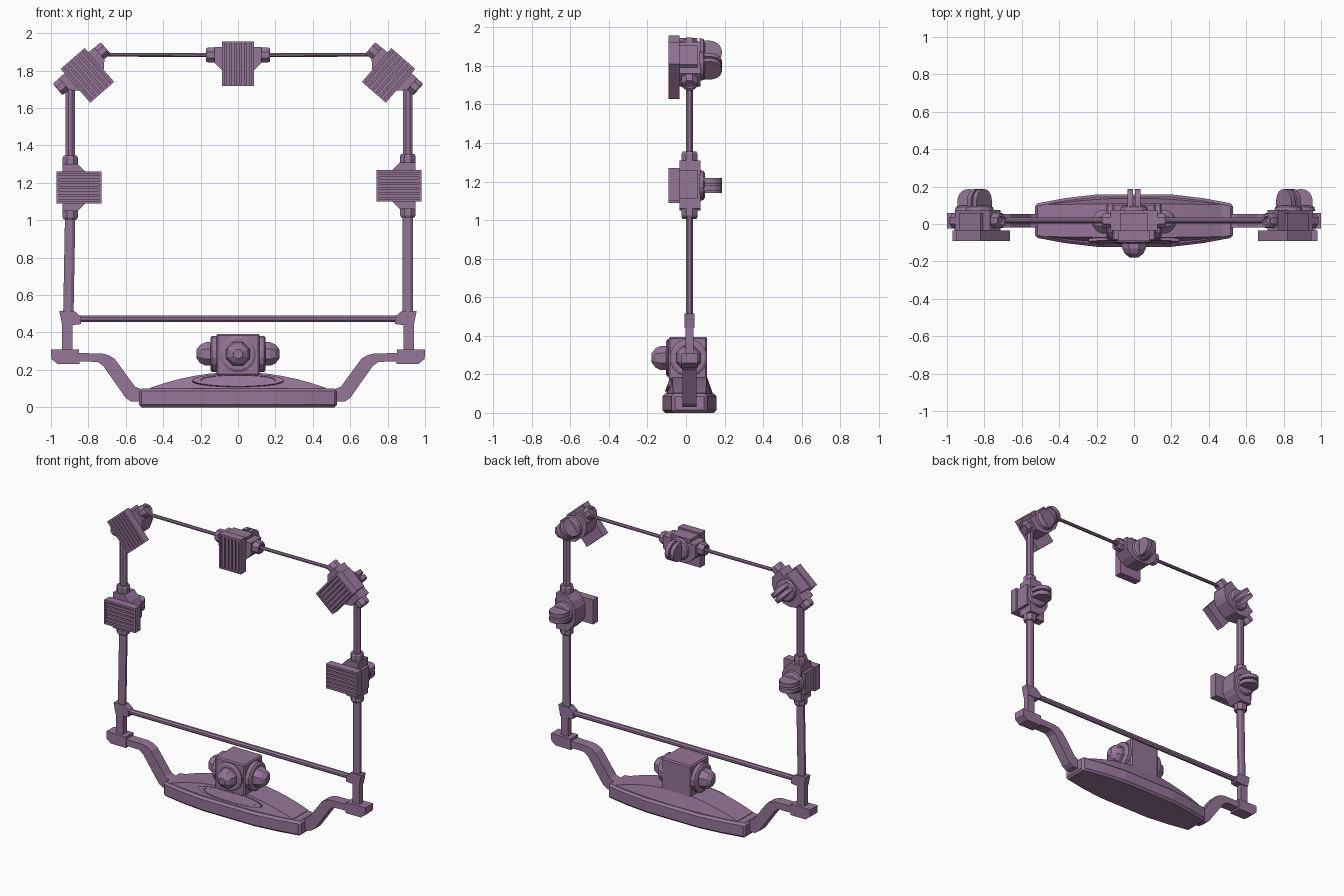
import bpy, bmesh
from math import radians, cos, sin, pi
from mathutils import Matrix, Vector

if "Cube" in bpy.data.objects:
    bpy.data.objects.remove(bpy.data.objects["Cube"])

mat = bpy.data.materials.new("mauve")
mat.diffuse_color = (0.30, 0.18, 0.31, 1)
mat.use_nodes = True
mat.node_tree.nodes["Principled BSDF"].inputs["Base Color"].default_value = mat.diffuse_color
YC = 0.018  # depth of the frame's centre line


def finish(name, bm, matrix=Matrix(), bevel=0):
    bmesh.ops.recalc_face_normals(bm, faces=bm.faces)
    me = bpy.data.meshes.new(name)
    bm.to_mesh(me)
    bm.free()
    me.materials.append(mat)
    ob = bpy.data.objects.new(name, me)
    ob.matrix_world = matrix
    bpy.context.collection.objects.link(ob)
    if bevel:
        m = ob.modifiers.new("bevel", 'BEVEL')
        m.width, m.segments, m.limit_method = bevel, 1, 'ANGLE'
        m.angle_limit = radians(50)
    return ob


def box(bm, x0, x1, y0, y1, z0, z1):
    m = Matrix.Translation(((x0 + x1) / 2, (y0 + y1) / 2, (z0 + z1) / 2))
    bmesh.ops.create_cube(bm, size=1, matrix=m @ Matrix.Diagonal((x1 - x0, y1 - y0, z1 - z0, 1)))


def prism(bm, pts, axis, a, b):
    """Extrude a 2D outline along an axis; the outline uses the other two axes in order."""
    def co(p, h):
        c = list(p)
        c.insert(axis, h)
        return c
    lo = [bm.verts.new(co(p, a)) for p in pts]
    hi = [bm.verts.new(co(p, b)) for p in pts]
    bm.faces.new(lo)
    bm.faces.new(hi)
    for i in range(len(pts)):
        j = (i + 1) % len(pts)
        bm.faces.new((lo[i], lo[j], hi[j], hi[i]))


def lathe(bm, start, direction, profile, seg, squash=(1, 1)):
    """Revolve (radius, height) rings about a direction."""
    q = Vector(direction).to_track_quat('Z', 'Y').to_matrix().to_4x4()
    m = Matrix.Translation(start) @ q
    rings = []
    for r, h in profile:
        rings.append([bm.verts.new(m @ Vector((r * squash[0] * cos(2 * pi * (i + .5) / seg),
                                               r * squash[1] * sin(2 * pi * (i + .5) / seg), h)))
                      for i in range(seg)])
    for a, b in zip(rings, rings[1:]):
        for i in range(seg):
            j = (i + 1) % seg
            bm.faces.new((a[i], a[j], b[j], b[i]))
    bm.faces.new(rings[0])
    bm.faces.new(rings[-1])


def rod(name, p, q, wide, deep, seg=8):
    p, q = Vector(p), Vector(q)
    bm = bmesh.new()
    lathe(bm, (0, 0, 0), (0, 0, 1), [(1, 0), (1, (q - p).length)], seg)
    bmesh.ops.scale(bm, vec=(wide, deep, 1), verts=bm.verts)
    d = (q - p).normalized()
    y = Vector((0, 1, 0))
    rot = Matrix((y.cross(d), y, d)).transposed().to_4x4()
    finish(name, bm, Matrix.Translation(p) @ rot)


def module(name, x, z, angle):
    """Clamp unit: rod axis along local X, louvred panel hanging towards local -Z."""
    m = Matrix.Translation((x, 0, z)) @ Matrix.Rotation(-radians(angle), 4, 'Y')
    # clamp body with rounded inner side
    bm = bmesh.new()
    half = [(.125, .042), (.125, -.042), (.085, -.082), (.045, -.103)]
    prism(bm, half + [(-a, b) for a, b in reversed(half)], 1, -.035, .075)
    box(bm, -.075, .075, -.035, .06, .04, .062)
    finish(name + "_body", bm, m)
    # end collars with hollow mouths
    bm = bmesh.new()
    for s in (-1, 1):
        lathe(bm, (s * .12, YC, 0), (s, 0, 0),
              [(.044, 0), (.044, .04), (.038, .05), (.024, .05), (.02, .035)], 8)
    finish(name + "_collars", bm, m)
    # louvred panel
    bm = bmesh.new()
    box(bm, -.085, .085, -.065, -.035, -.167, .073)
    for s in (-1, 1):
        box(bm, s * .078 - .007, s * .078 + .007, -.09, -.06, -.167, .073)
    for a, b in ((-.167, -.155), (.061, .073)):
        box(bm, -.071, .071, -.09, -.06, a, b)
    for i in range(5):
        c = (i - 2) * .027
        box(bm, c - .009, c + .009, -.086, -.06, -.156, .062)
    finish(name + "_louvre_panel", bm, m)
    # rear boss and twin rounded fins
    bm = bmesh.new()
    lathe(bm, (0, .07, -.015), (0, 1, 0), [(.078, 0), (.072, .02), (.06, .028)], 16)
    arc = [(.125 + .062 * sin(pi * i / 10), -.015 + .062 * cos(pi * i / 10)) for i in range(11)]
    for s in (-1, 1):
        prism(bm, [(.08, .047)] + arc + [(.08, -.077)], 0, s * .006, s * .034)
    finish(name + "_fins", bm, m)


# base slab, bowed in plan
bm = bmesh.new()
q = [(.53, .09), (.37, .12), (.2, .14)]
side = q + [(-a, b) for a, b in reversed(q)]
outline = [(a, YC + b) for a, b in side] + [(a, YC - b) for a, b in reversed(side)]
prism(bm, outline, 2, 0, .1)
finish("base_slab", bm, bevel=.014)

# arched upper tier, lofted along x
bm = bmesh.new()
rows = []
for i in range(13):
    t = (i - 6) / 6
    d, h = .12 - .035 * t * t, .1 + .085 * (1 - t * t) + .004
    e = d - .03 * (1 - t * t)
    rows.append([bm.verts.new((t * .47, YC + y, z))
                 for y, z in ((-d, .09), (-d, .103), (-e, h), (e, h), (d, .103), (d, .09))])
for a, b in zip(rows, rows[1:]):
    for i in range(6):
        j = (i + 1) % 6
        bm.faces.new((a[i], a[j], b[j], b[i]))
bm.faces.new(rows[0])
bm.faces.new(rows[-1])
finish("base_arch", bm)

# oval plate on the sloping front of the arch
bm = bmesh.new()
lathe(bm, (0, 0, 0), (0, 0, 1), [(1, -.015), (1, .008), (.82, .008), (.8, .004)], 24)
bmesh.ops.scale(bm, vec=(.245, .036, 1), verts=bm.verts)
finish("oval_plate", bm, Matrix.Translation((0, YC - .107, .143)) @ Matrix.Rotation(radians(70), 4, 'X'))

# central head block
bm = bmesh.new()
box(bm, -.115, .115, -.09, .11, .17, .393)
finish("head_block", bm, bevel=.008)

# faceted knobs on the front and both sides
for name, start, d in (("front", (0, -.085, .285), (0, -1, 0)),
                       ("left", (-.11, YC - .005, .285), (-1, 0, 0)),
                       ("right", (.11, YC - .005, .285), (1, 0, 0))):
    bm = bmesh.new()
    k = .018 if d[0] else 0
    lathe(bm, start, d, [(.098, 0), (.098, .012 + k), (.085, .02 + k)], 16)
    lathe(bm, start, d, [(.068, .01), (.068, .045 + k), (.055, .072 + k), (.025, .094 + k)], 8)
    finish(name + "_knob", bm)

for s, side_name in ((-1, "left"), (1, "right")):
    # bent arm from the base to the foot of the post
    arm = [(.5, .03), (.57, .03), (.6, .05), (.72, .22), (.75, .243), (.87, .245),
           (.87, .29), (.73, .288), (.695, .28), (.66, .26), (.55, .11), (.5, .09)]
    bm = bmesh.new()
    prism(bm, [(s * a, b) for a, b in arm], 1, YC - .036, YC + .036)
    finish(side_name + "_arm", bm)
    # foot block
    bm = bmesh.new()
    foot = [(.848, .232), (.965, .232), (.998, .258), (1, .308), (.85, .308)]
    prism(bm, [(s * a, b) for a, b in foot], 1, YC - .042, YC + .042)
    finish(side_name + "_foot_block", bm)
    # post and corner block
    bm = bmesh.new()
    x0, x1 = sorted((s * .885, s * .94))
    box(bm, x0, x1, YC - .02, YC + .02, .3, .46)
    corner = [(.94, .44), (.955, .515), (.875, .515), (.84, .485), (.84, .445), (.88, .44)]
    prism(bm, [(s * a, b) for a, b in corner], 1, YC - .026, YC + .026)
    finish(side_name + "_corner_post", bm)
    # upright rods and clamp units
    x = .897 if s < 0 else .908
    zc = 1.175 if s < 0 else 1.185
    rod(side_name + "_lower_upright", (s * .907, YC, .5), (s * x, YC, zc - .13), .03, .02)
    rod(side_name + "_upper_upright", (s * x, YC, zc + .13), (s * x, YC, 1.74), .027, .02)
    module(side_name + "_side_unit", s * x, zc, -s * 90)
    module(side_name + "_corner_unit", s * .836, 1.81, -s * 41)
    rod(side_name + "_top_rod", (s * .72, YC + .003, 1.885), (s * .12, YC + .003, 1.883), .011, .014)

module("top_unit", 0, 1.884, 0)
rod("cross_bar", (-.86, YC, .473), (.86, YC, .473), .018, .018)
